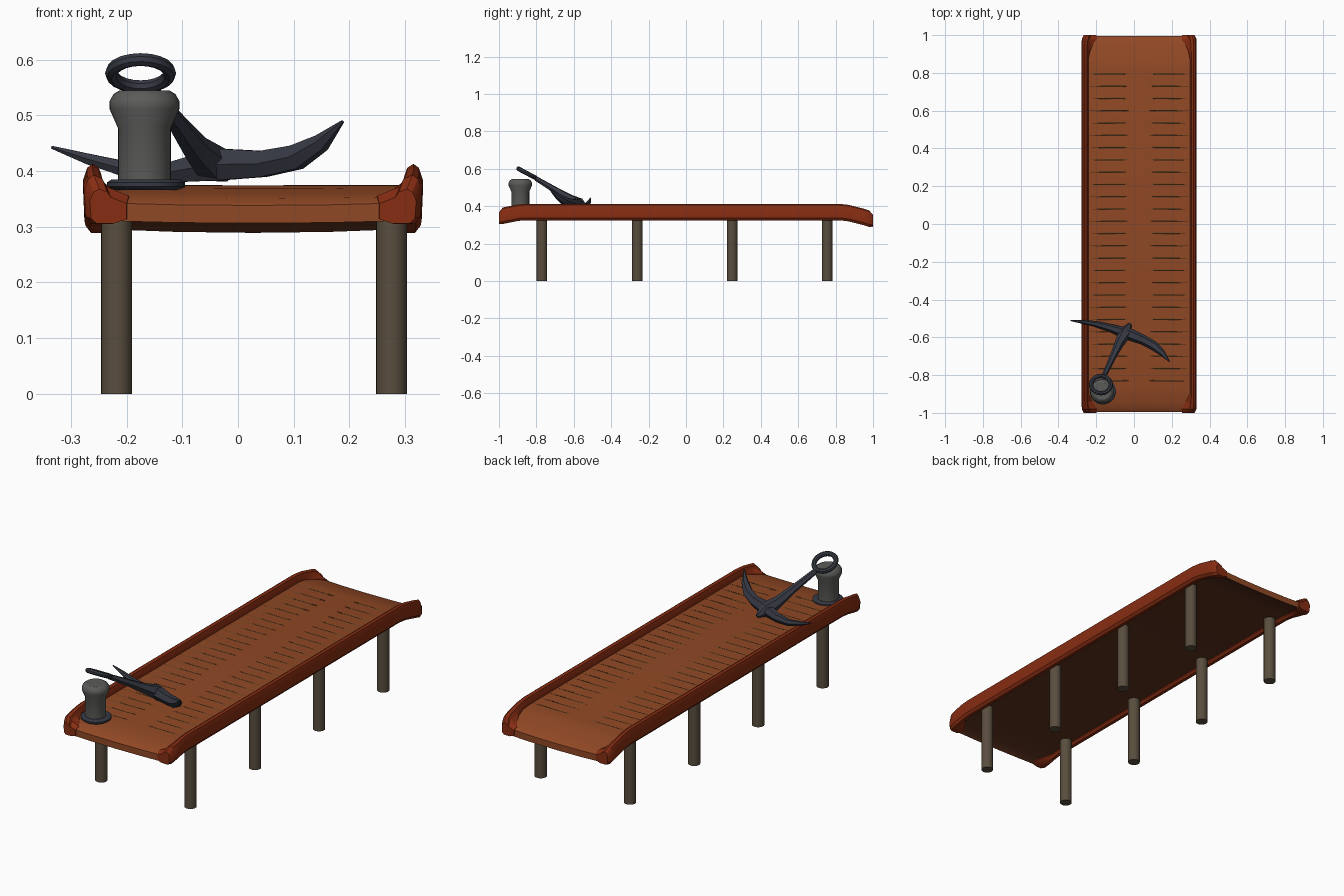
import bpy, bmesh, math
from mathutils import Vector

if "Cube" in bpy.data.objects:
    bpy.data.objects.remove(bpy.data.objects["Cube"])

CX = 0.027  # centre line of the dock


def material(name, rgb):
    m = bpy.data.materials.new(name)
    m.diffuse_color = (*rgb, 1)
    m.use_nodes = True
    m.node_tree.nodes["Principled BSDF"].inputs["Base Color"].default_value = m.diffuse_color
    return m


RED = material("red_wood", (0.24, 0.026, 0.006))
WOOD = material("deck_wood", (0.28, 0.065, 0.018))
GROOVE = material("groove_wood", (0.12, 0.05, 0.014))
UNDER = material("under_wood", (0.11, 0.032, 0.012))
POST = material("post_wood", (0.10, 0.075, 0.048))
IRON = material("iron", (0.037, 0.041, 0.057))
STEEL = material("steel", (0.105, 0.105, 0.10))


def finish(bm, name, mat, smooth=None):
    bmesh.ops.recalc_face_normals(bm, faces=bm.faces)
    me = bpy.data.meshes.new(name)
    bm.to_mesh(me)
    bm.free()
    ob = bpy.data.objects.new(name, me)
    bpy.context.collection.objects.link(ob)
    me.materials.append(mat)
    if smooth:
        bpy.context.view_layer.objects.active = ob
        ob.select_set(True)
        bpy.ops.object.shade_smooth_by_angle(angle=math.radians(smooth))
        ob.select_set(False)
    return ob


def loft(bm, rings):
    loops = [[bm.verts.new(p) for p in r] for r in rings]
    n = len(loops[0])
    for a, b in zip(loops, loops[1:]):
        for i in range(n):
            j = (i + 1) % n
            bm.faces.new((a[i], a[j], b[j], b[i]))
    bm.faces.new(loops[0])
    bm.faces.new(loops[-1])


def tube(bm, pts, sides=6):
    """Tapered tube through (x, y, z, radius) points."""
    P = [Vector(p[:3]) for p in pts]
    rings = []
    for i, p in enumerate(P):
        t = (P[min(i + 1, len(P) - 1)] - P[max(i - 1, 0)]).normalized()
        u = t.cross(Vector((0, 0, 1))).normalized()
        v = u.cross(t)
        r = pts[i][3]
        rings.append([p + r * (u * math.cos(a) + v * math.sin(a))
                      for a in (2 * math.pi * k / sides for k in range(sides))])
    loft(bm, rings)


def lathe(bm, x, y, profile, sides=24):
    loft(bm, [[(x + r * math.cos(2 * math.pi * k / sides),
                y + r * math.sin(2 * math.pi * k / sides), z) for k in range(sides)]
              for r, z in profile])


# Stations along the dock: y, drop, inner corner widening, outer tuck, end squash
STATIONS = [(-1.0, -0.031, 0.042, 0.012, 0.7), (-0.98, -0.020, 0.046, 0.002, 1), (-0.94, -0.012, 0.022, 0, 1),
            (-0.90, -0.004, 0, 0, 1), (-0.86, 0, 0, 0, 1), (0.82, 0, 0, 0, 1),
            (0.87, -0.006, 0, 0, 1), (0.91, -0.016, 0.008, 0, 1), (0.95, -0.026, 0.024, 0, 1),
            (0.98, -0.036, 0.046, 0.002, 1), (1.0, -0.046, 0.042, 0.012, 0.7)]

# Side rails: offset from outer edge, height, share of corner widening
RAIL = [(0.002, 0.338, 0), (0, 0.385, 0), (0.007, 0.406, 0), (0.017, 0.413, 0), (0.028, 0.406, 0.1),
        (0.033, 0.392, 0.15), (0.036, 0.376, 1), (0.036, 0.336, 1), (0.028, 0.325, 0.5), (0.012, 0.325, 0)]
for side, label in ((-1, "left"), (1, "right")):
    bm = bmesh.new()
    loft(bm, [[(CX + side * (0.305 - o - w * k - tuck * (1 - k)), y, 0.365 + (z - 0.365) * sq + d)
               for o, z, k in RAIL] for y, d, w, tuck, sq in STATIONS])
    finish(bm, label + "_rail", RED, 25)

# Deck, sagging slightly at both ends
COLS = [-0.275, -0.14, 0, 0.14, 0.275]
bm = bmesh.new()
rings = []
for y, d, *_ in STATIONS:
    sag = 0.006 * abs(d) / 0.04
    yy = max(-0.996, min(0.996, y))
    bend = [sag * (1 - (c / 0.275) ** 2) for c in COLS]
    top = [(CX + c, yy, 0.374 + d - s) for c, s in zip(COLS, bend)]
    low = [(CX + c, yy, 0.342 + d - s) for c, s in zip(COLS, bend)]
    rings.append(top + low[::-1])
loft(bm, rings)
deck = finish(bm, "deck", WOOD, 30)
deck.data.materials.append(UNDER)
for f in deck.data.polygons:
    if f.normal.z < -0.5:
        f.material_index = 1

# Plank seams: slim slivers, two per row
bm = bmesh.new()
for k in range(26):
    y = -0.83 + k * 0.065
    for s in (-1, 1):
        loft(bm, [[(CX + s * x, y - w, 0.373), (CX + s * x, y, 0.3755),
                   (CX + s * x, y + w, 0.373), (CX + s * x, y, 0.370)]
                  for x, w in ((0.055, 0.001), (0.085, 0.007), (0.17, 0.008), (0.262, 0.001))])
finish(bm, "plank_seams", GROOVE)

# Support posts
for x, label in ((-0.218, "left"), (0.276, "right")):
    for i, y in enumerate((-0.77, -0.26, 0.247, 0.755)):
        bm = bmesh.new()
        lathe(bm, x, y, [(0.028, 0), (0.028, 0.35)])
        finish(bm, f"{label}_post_{i + 1}", POST, 30)

# Mooring bollard with its base plate
bm = bmesh.new()
lathe(bm, -0.168, -0.886, [(0.048, 0.37), (0.048, 0.478), (0.063, 0.512), (0.063, 0.525),
                           (0.056, 0.538), (0.045, 0.545)])
finish(bm, "bollard", STEEL, 30)
bm = bmesh.new()
lathe(bm, -0.165, -0.886, [(0.062, 0.366), (0.070, 0.372), (0.070, 0.38), (0.062, 0.385)])
finish(bm, "bollard_base", IRON, 30)

# Anchor: shank and two curved arms
bm = bmesh.new()
tube(bm, [(-0.157, -0.80, 0.547, 0.013), (-0.11, -0.70, 0.487, 0.018), (-0.075, -0.625, 0.44, 0.026),
          (-0.045, -0.575, 0.412, 0.036), (-0.022, -0.53, 0.388, 0.009)])
finish(bm, "anchor_shank", IRON, 30)
bm = bmesh.new()
tube(bm, [(-0.335, -0.511, 0.443, 0.003), (-0.27, -0.518, 0.422, 0.011), (-0.20, -0.530, 0.403, 0.016),
          (-0.12, -0.552, 0.398, 0.021), (-0.035, -0.580, 0.412, 0.033), (0.045, -0.612, 0.413, 0.027),
          (0.105, -0.645, 0.425, 0.025), (0.15, -0.683, 0.451, 0.017), (0.188, -0.728, 0.489, 0.003)])
finish(bm, "anchor_arms", IRON, 30)

# Anchor ring, tilted in line with the shank
bpy.ops.mesh.primitive_torus_add(major_segments=20, minor_segments=8, major_radius=0.052, minor_radius=0.012,
                                 location=(-0.175, -0.85, 0.576), rotation=(math.radians(-28), 0, 0))
ring = bpy.context.object
ring.name = "anchor_ring"
ring.data.materials.append(IRON)
bpy.ops.object.shade_smooth_by_angle(angle=math.radians(40))
